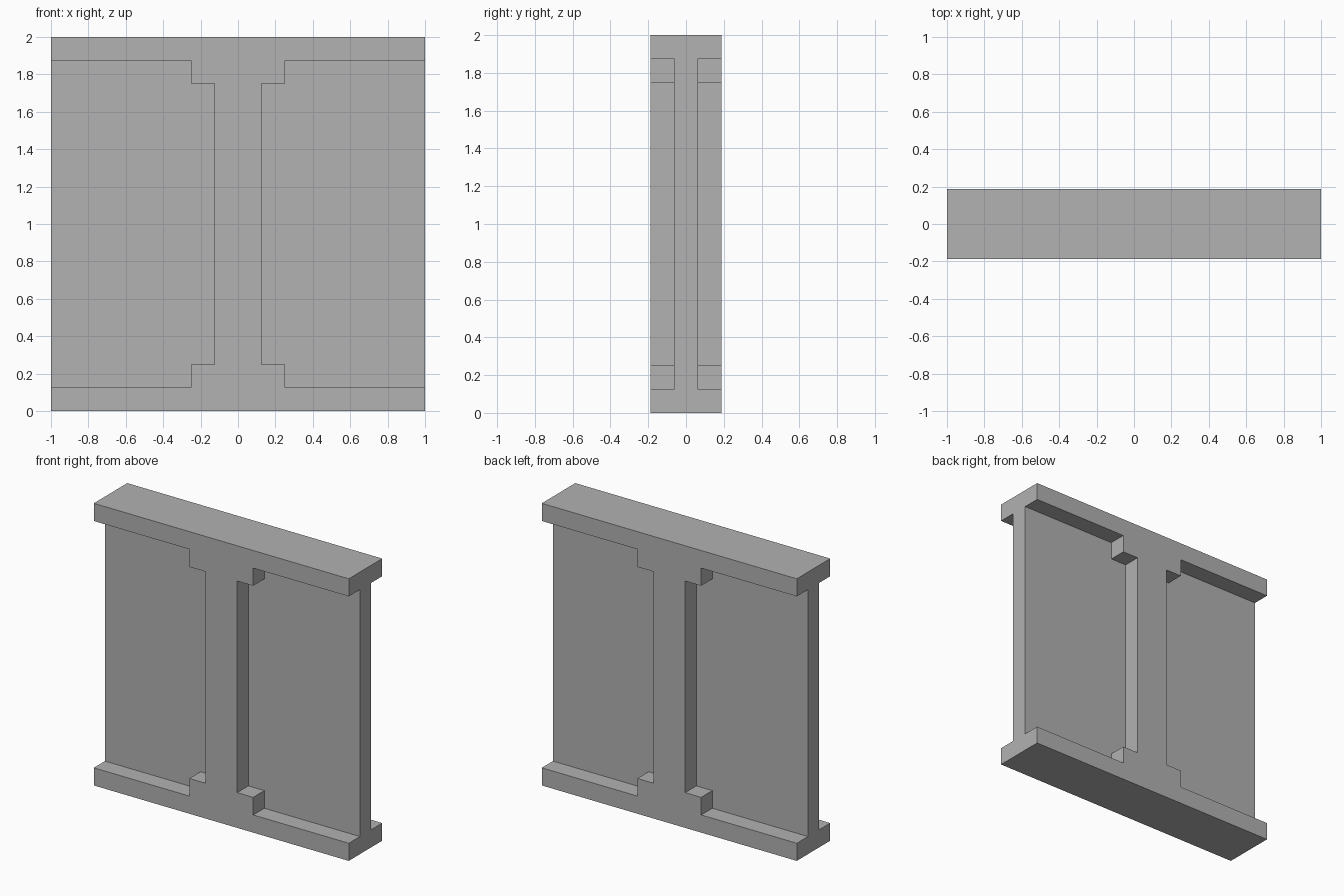
import bpy
import bmesh

cube = bpy.data.objects.get("Cube")
if cube:
    bpy.data.objects.remove(cube, do_unlink=True)

grey = bpy.data.materials.new("plain grey")
grey.use_nodes = True
colour = (0.445, 0.445, 0.445, 1)
grey.diffuse_color = colour
grey.node_tree.nodes["Principled BSDF"].inputs["Base Color"].default_value = colour

TOP = 2.0
HALF_WIDTH = 1.0
FLANGE = 0.125       # flange height
STEP = 0.25          # reach of the corner steps
STEM = 0.125         # half width of the central stiffener


def extrude_outline(name, outline, depth):
    """Extrude an x-z outline evenly to both sides of y = 0."""
    mesh = bpy.data.meshes.new(name)
    bm = bmesh.new()
    face = bm.faces.new([bm.verts.new((x, -depth / 2, z)) for x, z in outline])
    result = bmesh.ops.extrude_face_region(bm, geom=[face], use_keep_orig=True)
    moved = [g for g in result["geom"] if isinstance(g, bmesh.types.BMVert)]
    bmesh.ops.translate(bm, verts=moved, vec=(0, depth, 0))
    bmesh.ops.recalc_face_normals(bm, faces=bm.faces)
    bm.to_mesh(mesh)
    bm.free()
    mesh.materials.append(grey)
    obj = bpy.data.objects.new(name, mesh)
    bpy.context.collection.objects.link(obj)
    return obj


# Stepped inner edge shared by the frame and the web panels, bottom to top
lower = [(HALF_WIDTH, FLANGE), (STEP, FLANGE), (STEP, STEP), (STEM, STEP)]
inner = lower + [(x, TOP - z) for x, z in reversed(lower)]

# Flanges, corner steps and central stiffener as one solid frame
right_half = [(HALF_WIDTH, 0)] + inner + [(HALF_WIDTH, TOP)]
left_half = [(-x, z) for x, z in reversed(right_half)]
extrude_outline("beam_frame", right_half + left_half, 0.375)

# Thin web panels filling both sides
for side, name in ((1, "left_web_panel"), (-1, "right_web_panel")):
    extrude_outline(name, [(side * x, z) for x, z in inner], 0.125)
